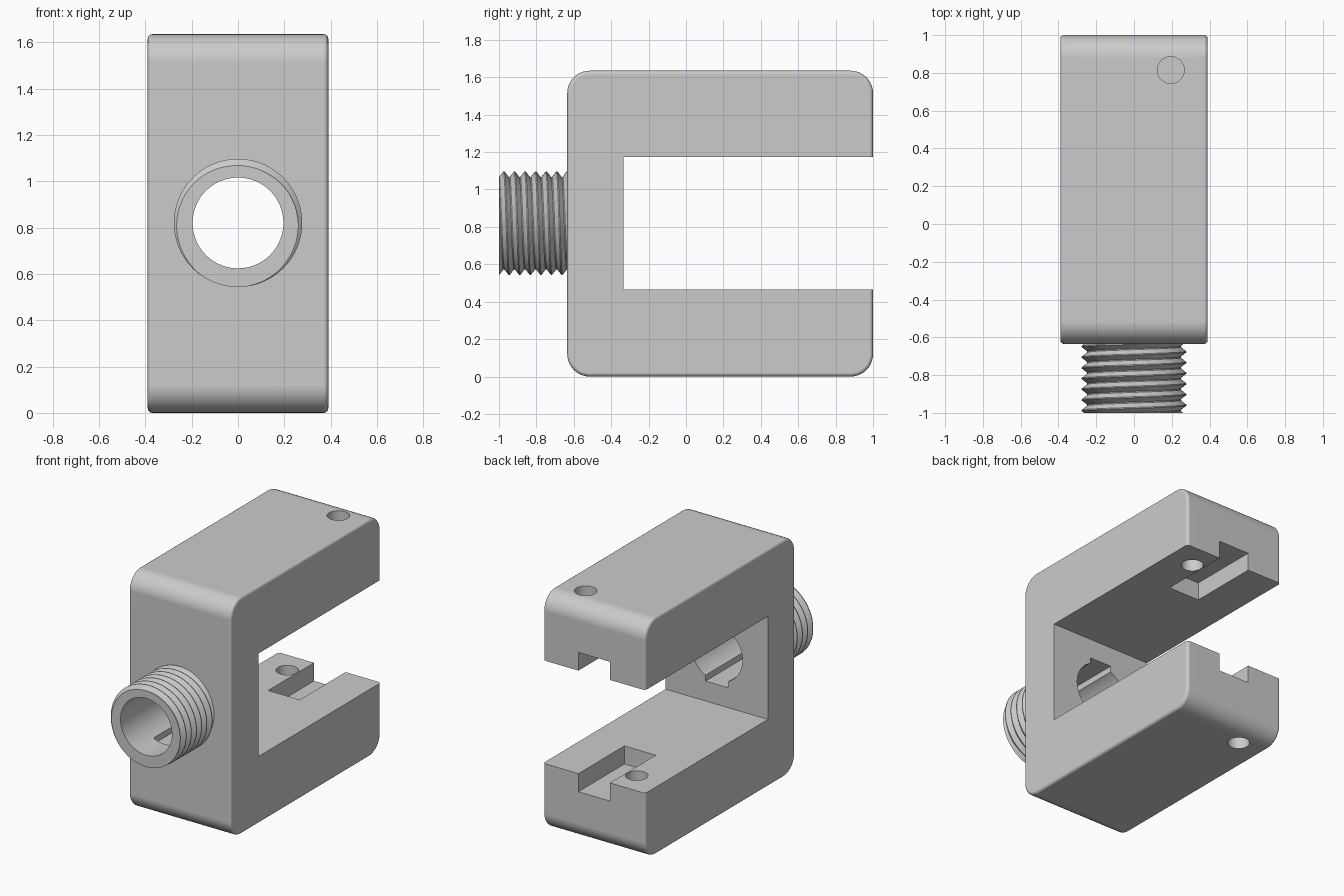
import bpy, bmesh, math
from mathutils import Matrix

if "Cube" in bpy.data.objects:
    bpy.data.objects.remove(bpy.data.objects["Cube"])

grey = bpy.data.materials.new("plain_grey")
grey.use_nodes = True
colour = (0.6, 0.6, 0.6, 1)
grey.diffuse_color = colour
grey.node_tree.nodes["Principled BSDF"].inputs["Base Color"].default_value = colour

AXIS_Z = 0.82      # height of the threaded spigot's axis
FRONT = -1.0       # open end of the spigot


def to_object(name, bm):
    bmesh.ops.recalc_face_normals(bm, faces=bm.faces)
    mesh = bpy.data.meshes.new(name)
    bm.to_mesh(mesh)
    bm.free()
    mesh.materials.append(grey)
    obj = bpy.data.objects.new(name, mesh)
    bpy.context.collection.objects.link(obj)
    return obj


def box_mesh(lo, hi):
    bm = bmesh.new()
    size = [b - a for a, b in zip(lo, hi)]
    mid = [(a + b) / 2 for a, b in zip(lo, hi)]
    bmesh.ops.create_cube(bm, size=1, matrix=Matrix.Translation(mid) @ Matrix.Diagonal((*size, 1)))
    return bm


def box(name, lo, hi):
    return to_object(name, box_mesh(lo, hi))


def rod(name, centre, radius, depth, along_y=False):
    bm = bmesh.new()
    turn = Matrix.Rotation(math.pi / 2, 4, "X") if along_y else Matrix.Identity(4)
    bmesh.ops.create_cone(bm, cap_ends=True, segments=64, radius1=radius, radius2=radius,
                          depth=depth, matrix=Matrix.Translation(centre) @ turn)
    return to_object(name, bm)


def combine(target, other, operation):
    mod = target.modifiers.new(operation, "BOOLEAN")
    mod.operation, mod.solver, mod.object = operation, "EXACT", other
    bpy.ops.object.select_all(action="DESELECT")
    bpy.context.view_layer.objects.active = target
    target.select_set(True)
    bpy.ops.object.modifier_apply(modifier=mod.name)
    bpy.data.objects.remove(other)


# Block: large rounding on the four crosswise corners, fine rounding on both side outlines
bm = box_mesh((-0.39, -0.635, 0), (0.39, 1, 1.635))
cross = [e for e in bm.edges if abs(e.verts[0].co.x - e.verts[1].co.x) > 0.1]
bmesh.ops.bevel(bm, geom=cross, offset=0.12, segments=10, profile=0.5, affect="EDGES")
rim = [e for e in bm.edges if e.verts[0].co.x * e.verts[1].co.x > 0]
bmesh.ops.bevel(bm, geom=rim, offset=0.02, segments=4, profile=0.5, affect="EDGES")
body = to_object("clamp_body", bm)


# Threaded spigot: a helical sheet clamped to flat ends, then capped
PITCH, ROOT, CREST, BACK, STEPS = 0.0565, 0.248, 0.277, -0.6, 64
PROFILE = [(0, CREST), (0.1, CREST), (0.5, ROOT), (0.6, ROOT), (1, CREST)]


def thread_radius(t):
    t %= 1
    for (a, ra), (b, rb) in zip(PROFILE, PROFILE[1:]):
        if t <= b:
            return ra + (rb - ra) * (t - a) / (b - a)
    return CREST


def thread():
    bm = bmesh.new()
    start = FRONT + 0.42 * PITCH
    columns = []
    for j in range(STEPS + 1):
        angle = 2 * math.pi * j / STEPS
        column = []
        for turn in range(-3, 10):
            for t, _ in PROFILE[:-1]:
                y = start + PITCH * (turn + t + j / STEPS)
                y = min(max(y, FRONT), BACK)
                r = thread_radius((y - start) / PITCH - j / STEPS)
                column.append(bm.verts.new((r * math.sin(angle), y, AXIS_Z + r * math.cos(angle))))
        columns.append(column)
    for a, b in zip(columns, columns[1:]):
        for k in range(len(a) - 1):
            bm.faces.new((a[k], b[k], b[k + 1], a[k + 1]))
    bmesh.ops.remove_doubles(bm, verts=bm.verts, dist=0.00005)
    bmesh.ops.holes_fill(bm, edges=[e for e in bm.edges if e.is_boundary], sides=0)
    return to_object("thread", bm)


# Open mouth between the two arms
combine(body, box("mouth", (-1, -0.335, 0.465), (1, 2, 1.175)), "DIFFERENCE")

# Recess in each arm's inner face, with a pin hole beside it
for side, inner in ((1, 1.175), (-1, 0.465)):
    low, high = sorted((inner - side * 0.1, inner + side * 0.125))
    combine(body, box("recess", (-0.12, 0.5, low), (0.12, 2, high)), "DIFFERENCE")
    combine(body, rod("pin_hole", (side * 0.195, 0.815, inner + side * 0.3), 0.071, 0.8), "DIFFERENCE")

# Spigot, through bore and the keyway behind its front lip
combine(body, thread(), "UNION")
combine(body, rod("bore", (0, -0.7, AXIS_Z), 0.196, 0.9, True), "DIFFERENCE")
combine(body, box("keyway", (-0.085, -0.8, AXIS_Z - 0.218), (0.085, -0.2, AXIS_Z + 0.218)), "DIFFERENCE")

# Smooth shading with crisp edges
bpy.ops.object.select_all(action="DESELECT")
body.select_set(True)
bpy.context.view_layer.objects.active = body
bpy.ops.object.shade_smooth_by_angle(angle=math.radians(28))
weighted = body.modifiers.new("Weighted normals", "WEIGHTED_NORMAL")
weighted.keep_sharp = True
